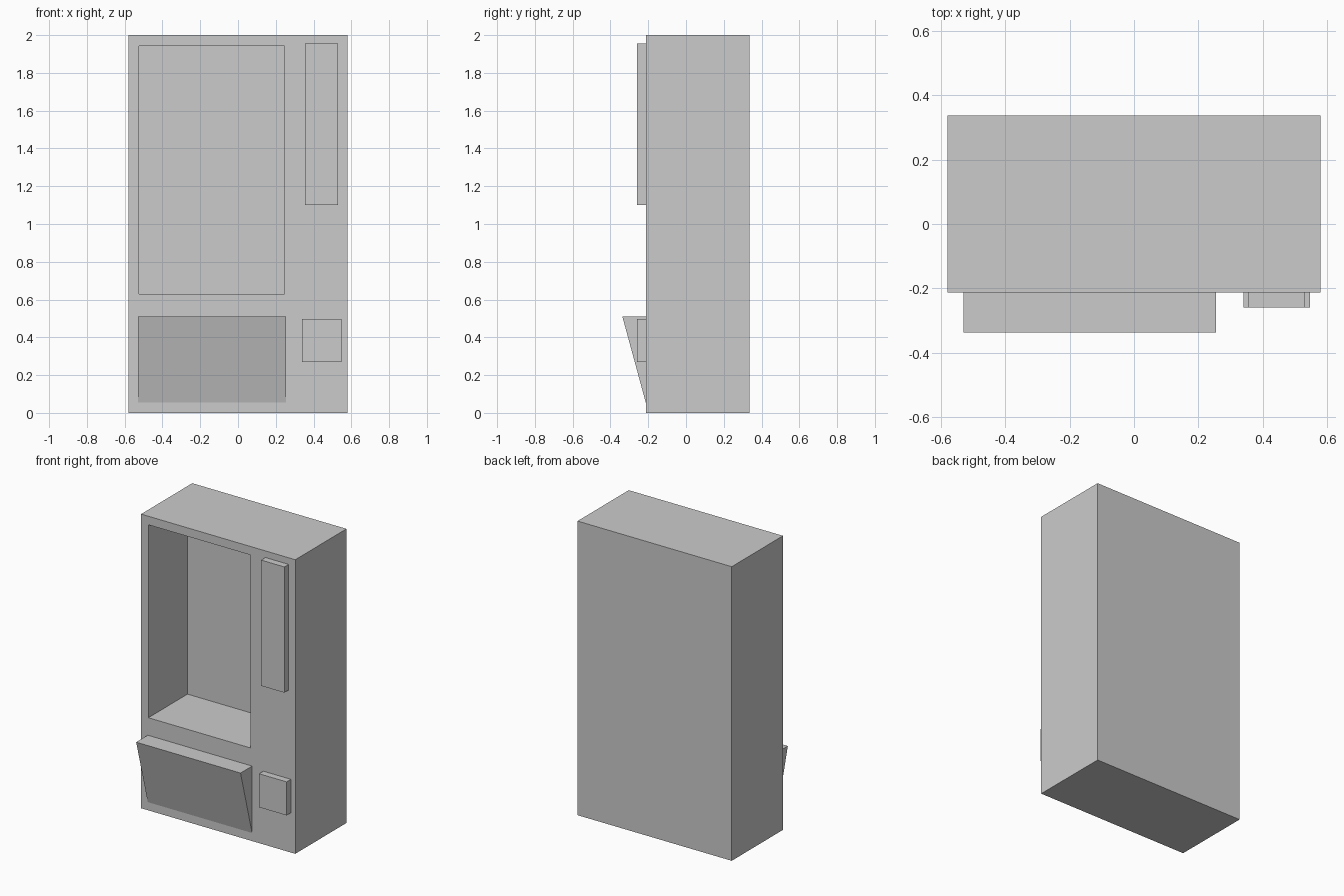
import bpy
import bmesh

if "Cube" in bpy.data.objects:
    bpy.data.objects.remove(bpy.data.objects["Cube"])

FRONT, BACK = -0.213, 0.337   # cabinet faces
SINK = FRONT + 0.05           # how far the front parts reach into the cabinet


def prism(name, profile, x0, x1):
    """Extrude a (y, z) profile along x."""
    bm = bmesh.new()
    face = bm.faces.new([bm.verts.new((x0, y, z)) for y, z in profile])
    ext = bmesh.ops.extrude_face_region(bm, geom=[face])["geom"]
    moved = [v for v in ext if isinstance(v, bmesh.types.BMVert)]
    bmesh.ops.translate(bm, verts=moved, vec=(x1 - x0, 0, 0))
    bmesh.ops.recalc_face_normals(bm, faces=bm.faces)
    mesh = bpy.data.meshes.new(name)
    bm.to_mesh(mesh)
    bm.free()
    obj = bpy.data.objects.new(name, mesh)
    bpy.context.collection.objects.link(obj)
    return obj


def box(name, x0, x1, y0, y1, z0, z1):
    return prism(name, [(y0, z0), (y1, z0), (y1, z1), (y0, z1)], x0, x1)


def combine(target, helper, operation):
    mod = target.modifiers.new(helper.name, 'BOOLEAN')
    mod.operation = operation
    mod.solver = 'EXACT'
    mod.object = helper
    helper.hide_render = True
    helper.display_type = 'WIRE'


# Cabinet
cabinet = box("vending_cabinet", -0.58, 0.58, FRONT, BACK, 0, 2)

# Display recess cut into the front
combine(cabinet, box("display_recess", -0.525, 0.245, FRONT - 0.1, 0.207, 0.63, 1.942), 'DIFFERENCE')

# Sloping delivery hopper
hopper = prism("delivery_hopper",
               [(-0.337, 0.51), (SINK, 0.51), (SINK, 0.055), (FRONT, 0.055)], -0.53, 0.255)
combine(cabinet, hopper, 'UNION')

# Control panel and coin return box
combine(cabinet, box("control_panel", 0.355, 0.53, -0.259, SINK, 1.10, 1.955), 'UNION')
combine(cabinet, box("coin_return", 0.34, 0.547, -0.259, SINK, 0.27, 0.498), 'UNION')
